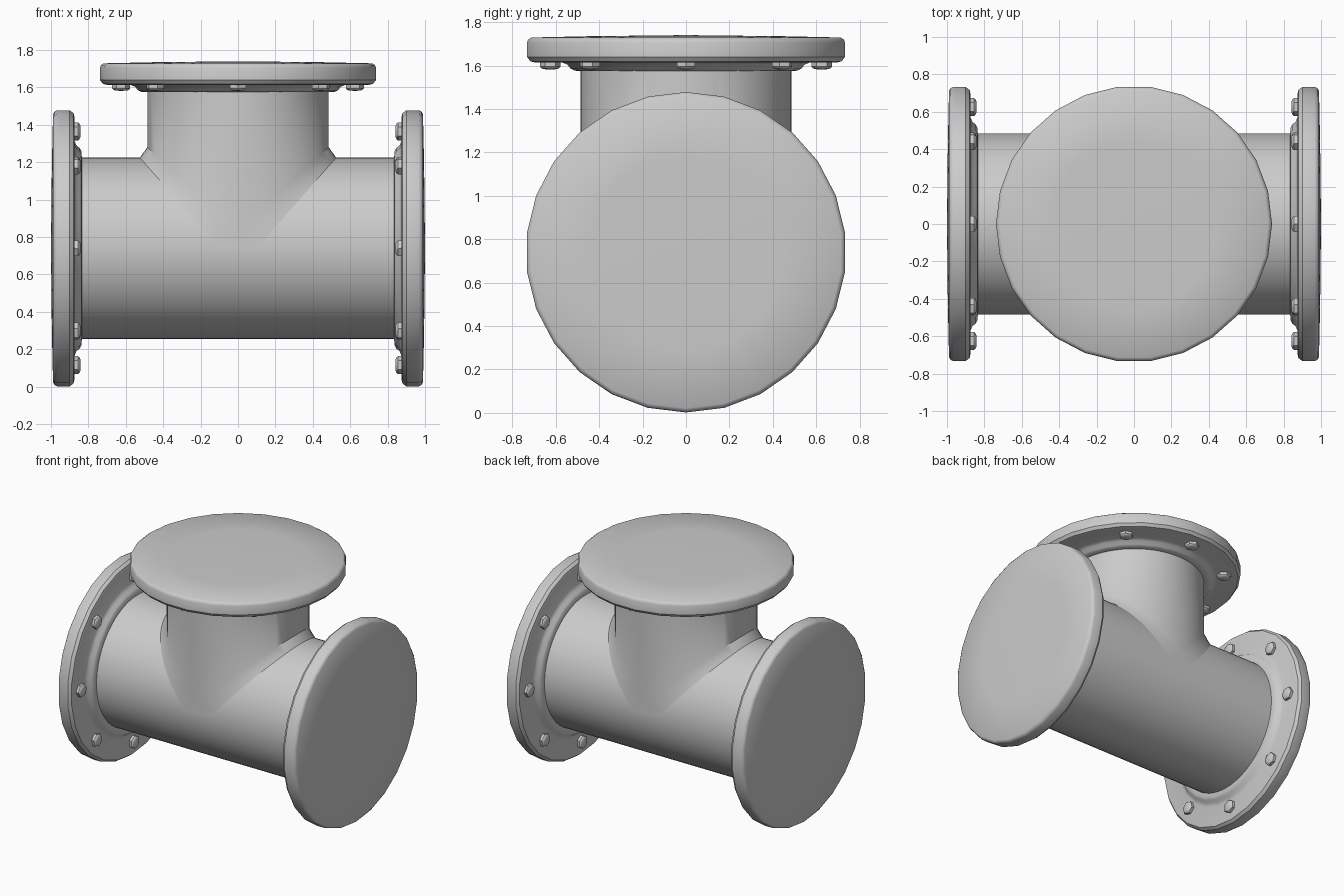
import bpy, bmesh
from math import sin, cos, pi, sqrt
from mathutils import Matrix, Vector

if "Cube" in bpy.data.objects:
    bpy.data.objects.remove(bpy.data.objects["Cube"])

AXIS = 0.74      # height of the main pipe axis
R = 0.485        # pipe radius


def finish(name, bm, matrix=Matrix()):
    bmesh.ops.remove_doubles(bm, verts=bm.verts, dist=1e-5)
    bmesh.ops.recalc_face_normals(bm, faces=bm.faces)
    me = bpy.data.meshes.new(name)
    bm.to_mesh(me)
    bm.free()
    ob = bpy.data.objects.new(name, me)
    bpy.context.collection.objects.link(ob)
    ob.matrix_world = matrix
    bpy.ops.object.select_all(action='DESELECT')
    ob.select_set(True)
    bpy.context.view_layer.objects.active = ob
    bpy.ops.object.shade_smooth_by_angle(angle=0.6)
    return ob


def bridge(bm, rings, closed=True):
    n = len(rings[0])
    for a, b in zip(rings, rings[1:]):
        for i in range(n if closed else n - 1):
            j = (i + 1) % n
            bm.faces.new((a[i], a[j], b[j], b[i]))


def lathe(bm, profile, n, offset=(0, 0, 0), phase=0.0):
    o = Vector(offset)
    rings = [[bm.verts.new(o + Vector((r * cos(phase + 2 * pi * i / n),
                                       r * sin(phase + 2 * pi * i / n), h)))
              for i in range(n)] for r, h in profile]
    bridge(bm, rings)
    return rings


# blind flange profile: (radius, distance from the tee centre)
FLANGE = [(R - 0.005, 0.835), (0.515, 0.836), (0.535, 0.845), (0.55, 0.864),
          (0.575, 0.874), (0.70, 0.874), (0.722, 0.879), (0.738, 0.90),
          (0.738, 0.966), (0.732, 0.98), (0.718, 0.989),
          (0.45, 0.995), (0.0, 1.0)]
BOLT = [(0.048, 0.88), (0.048, 0.855), (0.042, 0.848), (0.031, 0.843), (0, 0.842)]

centre = Matrix.Translation((0, 0, AXIS))
ends = {"top": centre,
        "right": centre @ Matrix.Rotation(pi / 2, 4, 'Y'),
        "left": centre @ Matrix.Rotation(-pi / 2, 4, 'Y')}

for side, m in ends.items():
    # flange disc with raised collar
    bm = bmesh.new()
    lathe(bm, FLANGE, 26)
    finish("flange_" + side, bm, m)
    # eight hex bolts on the inner face
    bm = bmesh.new()
    for k in range(8):
        a = k * pi / 4
        lathe(bm, BOLT, 6, (0.625 * cos(a), 0.625 * sin(a), 0), a)
    finish("bolts_" + side, bm, m)

# main pipe
bm = bmesh.new()
lathe(bm, [(R, -0.85), (R, 0.85)], 64)
finish("main_pipe", bm, ends["right"])

# branch pipe, trimmed along the saddle, with a sloped weld fillet
bm = bmesh.new()
N = 32
top, upper, lower = [], [], []
for s in (1, -1):
    for i in range(N + 1):
        t = -pi / 2 + pi * i / N
        c, y = cos(t), s * sin(t) * (R + 0.001)
        rise = 0.055 + 0.035 * (1 - c)
        top.append(bm.verts.new((s * R * c, y, 0.85)))
        upper.append(bm.verts.new((s * R * c, y, R * c + rise)))
        spread = 0.04 + 0.06 * (1 - c)
        lower.append(bm.verts.new((s * (R * c + spread), y, R * c)))
bridge(bm, [top, upper, lower])
finish("branch_pipe", bm, centre)
